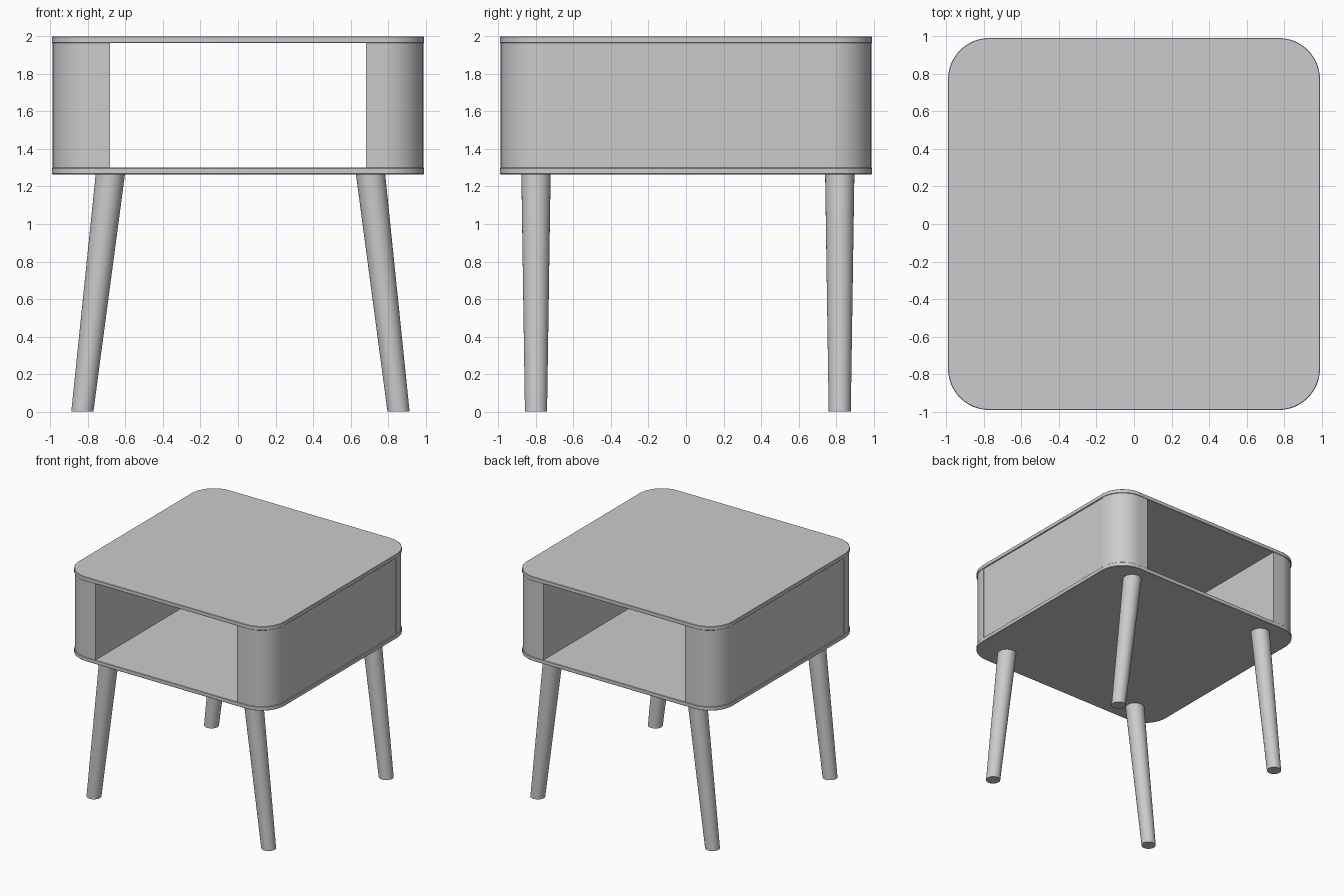
import bpy, bmesh
from math import sin, cos, pi

if "Cube" in bpy.data.objects:
    bpy.data.objects.remove(bpy.data.objects["Cube"])

E, R = 0.992, 0.22      # half width of the plates, corner radius
Z0, Z1 = 1.30, 1.965    # cabinet opening


def finish(name, bm):
    bmesh.ops.recalc_face_normals(bm, faces=bm.faces)
    me = bpy.data.meshes.new(name)
    bm.to_mesh(me)
    bm.free()
    ob = bpy.data.objects.new(name, me)
    bpy.context.collection.objects.link(ob)
    bpy.ops.object.select_all(action='DESELECT')
    ob.select_set(True)
    bpy.context.view_layer.objects.active = ob
    bpy.ops.object.shade_smooth_by_angle(angle=0.6)
    return ob


def prism(name, outline, z0, z1, bevel=0.0):
    bm = bmesh.new()
    face = bm.faces.new([bm.verts.new((x, y, z0)) for x, y in outline])
    out = bmesh.ops.extrude_face_region(bm, geom=[face])
    verts = [v for v in out['geom'] if isinstance(v, bmesh.types.BMVert)]
    bmesh.ops.translate(bm, verts=verts, vec=(0, 0, z1 - z0))
    if bevel:
        rims = [e for e in bm.edges if e.verts[0].co.z == e.verts[1].co.z]
        bmesh.ops.bevel(bm, geom=rims, offset=bevel, segments=1, affect='EDGES')
    return finish(name, bm)


def corner(e, sx, sy, n=12):
    c = e - R
    return [(sx * (c + R * cos(i / n * pi / 2)), sy * (c + R * sin(i / n * pi / 2)))
            for i in range(n + 1)]


# top and bottom plates with rounded corners
plate = (corner(E, 1, 1) + corner(E, -1, 1)[::-1]
         + corner(E, -1, -1) + corner(E, 1, -1)[::-1])
prism("top_plate", plate, Z1, 2.0, 0.003)
prism("bottom_plate", plate, 1.265, Z0, 0.003)

# side walls: rounded corner posts joined by a flat panel
e, inner = 0.988, 0.682
for sx, side in ((-1, "left"), (1, "right")):
    for sy, end in ((-1, "front"), (1, "back")):
        post = corner(e, sx, sy) + [(sx * inner, sy * e), (sx * inner, sy * (e - R))]
        prism(f"{end}_{side}_corner_post", post, Z0, Z1)
    y, xo = e - R, 0.982
    prism(f"{side}_panel", [(sx * inner, -y), (sx * xo, -y), (sx * xo, y), (sx * inner, y)],
          Z0, Z1)

# tapered legs splayed sideways
for sx, side in ((-1, "left"), (1, "right")):
    for sy, end in ((-1, "front"), (1, "back")):
        bm = bmesh.new()
        h = 1.265
        bmesh.ops.create_cone(bm, cap_ends=True, segments=32,
                              radius1=0.059, radius2=0.078, depth=h)
        for v in bm.verts:
            t = v.co.z / h + 0.5
            v.co.x += 0.013 + sx * (0.843 - 0.149 * t)
            v.co.y += 0.01 + sy * 0.81
            v.co.z = h * t
        finish(f"{end}_{side}_leg", bm)
